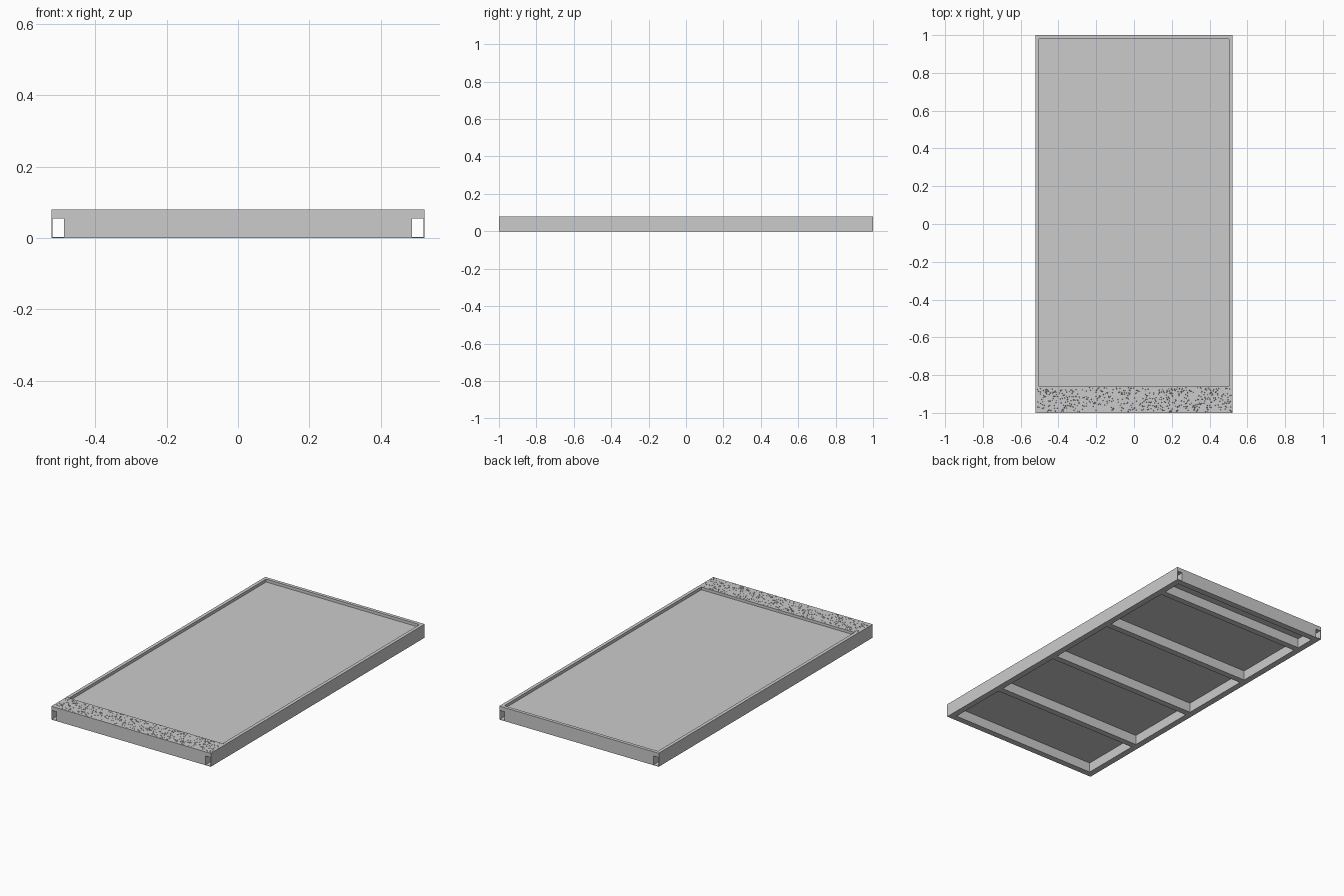
import bpy, bmesh, random
from mathutils import Matrix, Vector

if "Cube" in bpy.data.objects:
    bpy.data.objects.remove(bpy.data.objects["Cube"])

HW, HL = 0.522, 1.0      # half width, half length
TW, TH = 0.037, 0.058    # tube section
WALL = 0.003
TOP = 0.08
STRIP_Y = -0.86          # inner edge of the grit strip
RIM = 0.02


def finish(name, bm):
    bmesh.ops.recalc_face_normals(bm, faces=bm.faces)
    me = bpy.data.meshes.new(name)
    bm.to_mesh(me)
    bm.free()
    ob = bpy.data.objects.new(name, me)
    bpy.context.collection.objects.link(ob)
    return ob


def add_box(bm, lo, hi):
    lo, hi = Vector(lo), Vector(hi)
    m = Matrix.Translation((lo + hi) / 2) @ Matrix.Diagonal((*(hi - lo), 1))
    bmesh.ops.create_cube(bm, size=1, matrix=m)


def box(name, lo, hi):
    bm = bmesh.new()
    add_box(bm, lo, hi)
    return finish(name, bm)


def tube(name, centre, length, along_x=False):
    """Open-ended rectangular steel tube standing on z = 0."""
    bm = bmesh.new()
    loops = []
    for t in (-length / 2, length / 2):
        for inset in (0, WALL):
            w, z0, z1 = TW / 2 - inset, inset, TH - inset
            pts = [(-w, z0), (w, z0), (w, z1), (-w, z1)]
            loops.append([bm.verts.new((t, u, z) if along_x else (u, t, z))
                          for u, z in pts])
    out0, in0, out1, in1 = loops
    for a, b in ((out0, out1), (in0, in1), (out0, in0), (out1, in1)):
        for i in range(4):
            j = (i + 1) % 4
            bm.faces.new((a[i], a[j], b[j], b[i]))
    ob = finish(name, bm)
    ob.location = (*centre, 0)
    return ob


# Hollow side rails
for side, s in (("left", -1), ("right", 1)):
    tube(f"{side}_rail", (s * (HW - TW / 2), 0), 2 * HL)

# End beams and cross bars between the rails
span = 2 * (HW - TW)
for name, y in (("front_beam", -HL + TW / 2), ("back_beam", HL - TW / 2)):
    tube(name, (0, y), span, True)
for i in range(4):
    tube(f"cross_bar_{i + 1}", (0, -0.58 + 0.47 * i), span, True)

# Thin recessed deck sheet
box("deck_sheet", (-HW + RIM, STRIP_Y, TH), (HW - RIM, HL - RIM, TH + 0.005))

# Raised rim on three sides
bm = bmesh.new()
for s in (-1, 1):
    xs = sorted((s * HW, s * (HW - RIM)))
    add_box(bm, (xs[0], STRIP_Y, TH), (xs[1], HL, TOP))
add_box(bm, (-HW + RIM, HL - RIM, TH), (HW - RIM, HL, TOP))
finish("deck_rim", bm)

# Raised front strip: base and gritty tread plate
box("strip_base", (-HW, -HL, TH), (HW, STRIP_Y, 0.073))
box("tread_plate", (-HW, -HL, 0.073), (HW, STRIP_Y, TOP - 0.001))

# Anti-slip grit scattered over the tread plate
random.seed(4)
bm = bmesh.new()
for i in range(700):
    x = random.uniform(-HW + 0.006, HW - 0.006)
    y = random.uniform(-HL + 0.006, STRIP_Y - 0.006)
    m = Matrix.Translation((x, y, TOP - 0.0005)) @ Matrix.Rotation(random.random() * 3, 4, 'Z')
    bmesh.ops.create_cone(bm, cap_ends=True, segments=4, radius1=0.0025,
                          radius2=0.001, depth=0.001, matrix=m)
grit = finish("tread_grit", bm)

# Colours
def paint(rgb, *prefixes):
    mat = bpy.data.materials.new(prefixes[0] + "_colour")
    mat.diffuse_color = (*rgb, 1)
    mat.use_nodes = True
    mat.node_tree.nodes["Principled BSDF"].inputs["Base Color"].default_value = mat.diffuse_color
    for ob in bpy.data.objects:
        if ob.name.startswith(prefixes):
            ob.data.materials.append(mat)

paint((0.25, 0.25, 0.25), "tread_grit")
